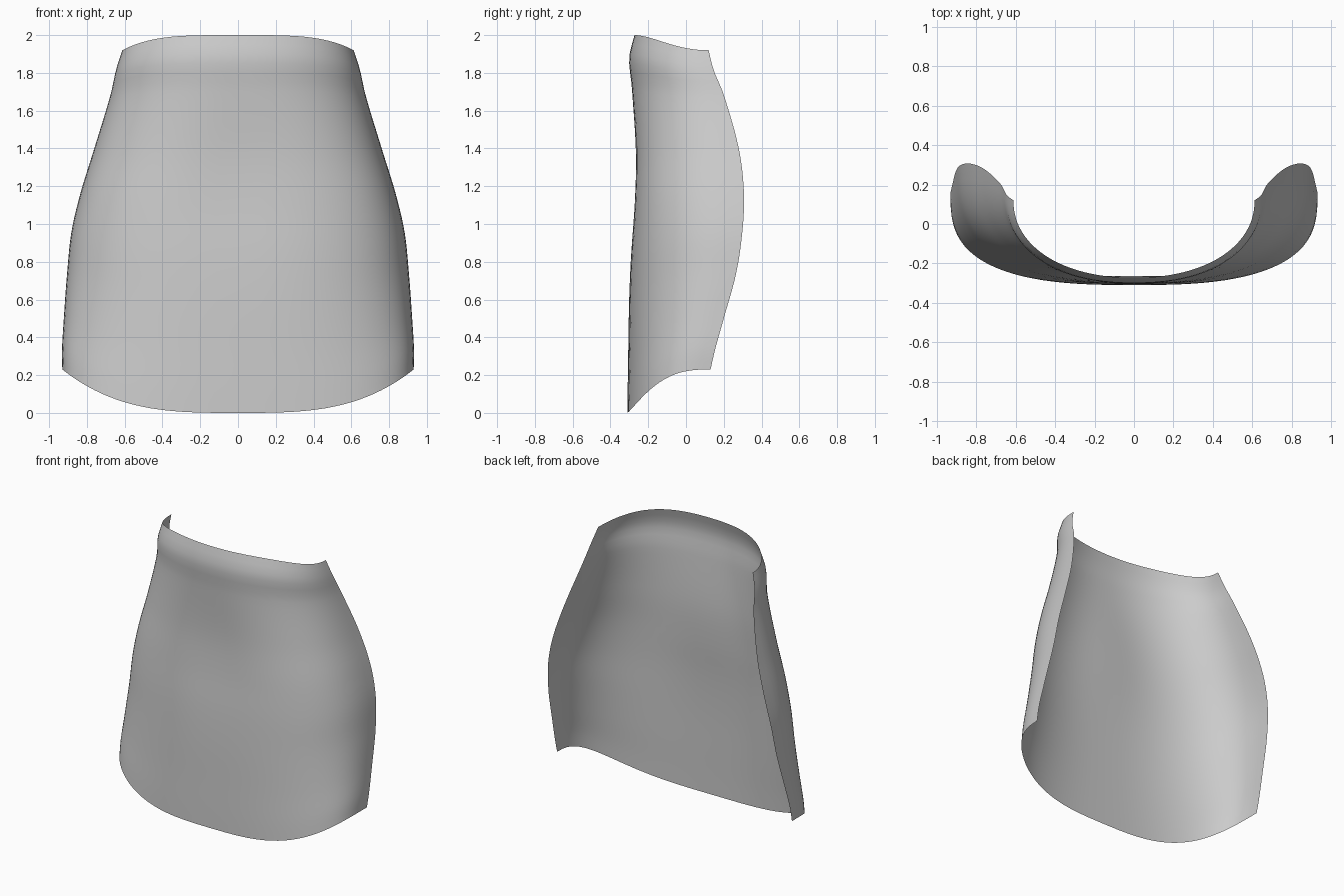
import bpy
import bmesh
import math

cube = bpy.data.objects.get("Cube")
if cube:
    bpy.data.objects.remove(cube, do_unlink=True)

# Rows from hem to collar: height fraction, half width, side edge y, centre y, squareness
ROWS = [
    (0.00, 0.93, 0.13, -0.31, 2.75),
    (0.06, 0.932, 0.153, -0.309, 2.7),
    (0.16, 0.922, 0.20, -0.306, 2.65),
    (0.30, 0.905, 0.265, -0.302, 2.65),
    (0.43, 0.882, 0.298, -0.295, 2.7),
    (0.55, 0.835, 0.307, -0.284, 2.75),
    (0.69, 0.762, 0.28, -0.278, 2.6),
    (0.86, 0.675, 0.20, -0.29, 2.3),
    (0.94, 0.645, 0.145, -0.302, 2.25),
    (1.00, 0.612, 0.12, -0.273, 2.15),
]
STEPS_UP, STEPS_SIDE = 40, 24


def slope(i, k):
    a, b = ROWS[max(i - 1, 0)], ROWS[min(i + 1, len(ROWS) - 1)]
    return (b[k] - a[k]) / (b[0] - a[0])


def row_at(v):
    """Cubic interpolation of the row settings at height fraction v."""
    i = max(j for j in range(len(ROWS) - 1) if ROWS[j][0] <= v)
    a, b = ROWS[i], ROWS[i + 1]
    h = b[0] - a[0]
    t = (v - a[0]) / h
    s = t * t * (3 - 2 * t)
    return [a[k] + (b[k] - a[k]) * s
            + h * t * (1 - t) * ((1 - t) * slope(i, k) - t * slope(i + 1, k))
            for k in range(1, 5)]


def panel_point(u, v):
    """Point on the wrapped sheet; u runs from -1 (right edge) to 1 (left edge)."""
    width, edge_y, mid_y, n = row_at(v)
    angle = abs(u) * math.pi / 2
    across = math.sin(angle) ** (2 / n)
    depth = 1 - max(math.cos(angle), 0) ** (2 / n)
    # Shallow hollow between the two chest mounds
    hollow = 0.015 * math.exp(-(across / 0.35) ** 2 - ((v - 0.62) / 0.2) ** 2)
    hem = 0.23 * across ** 3.2
    collar = 2 - 0.08 * across ** 4
    return (math.copysign(width * across, u),
            mid_y + hollow + (edge_y - mid_y) * depth,
            hem + (collar - hem) * v)


# Curved chest panel
bm = bmesh.new()
grid = [[bm.verts.new(panel_point(i / STEPS_SIDE, j / STEPS_UP))
         for i in range(-STEPS_SIDE, STEPS_SIDE + 1)]
        for j in range(STEPS_UP + 1)]
for low, high in zip(grid, grid[1:]):
    for i in range(len(low) - 1):
        face = bm.faces.new((low[i], low[i + 1], high[i + 1], high[i]))
        face.smooth = True
mesh = bpy.data.meshes.new("curved_panel")
bm.to_mesh(mesh)
bm.free()
panel = bpy.data.objects.new("curved_panel", mesh)
bpy.context.collection.objects.link(panel)

# Plain grey finish
grey = bpy.data.materials.new("plain grey")
grey.use_nodes = True
grey.diffuse_color = (0.6, 0.6, 0.6, 1)
grey.node_tree.nodes["Principled BSDF"].inputs["Base Color"].default_value = (0.6, 0.6, 0.6, 1)
mesh.materials.append(grey)
